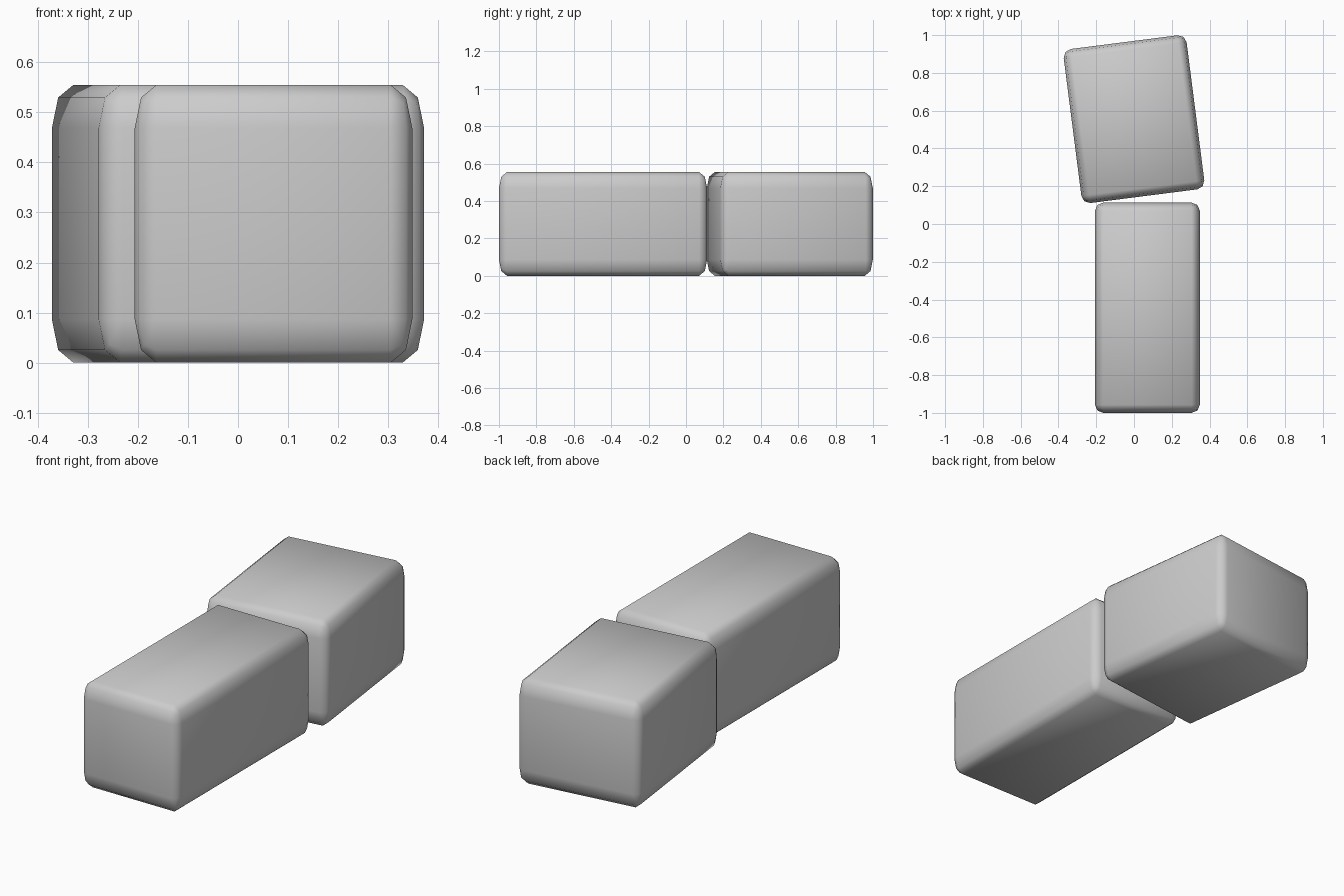
import bpy, bmesh
from math import radians
from mathutils import Matrix

if "Cube" in bpy.data.objects:
    bpy.data.objects.remove(bpy.data.objects["Cube"])

HEIGHT = 0.555
STRETCH = 2.0  # rounding is about twice as tall as it is wide


def rounded_block(name, width, depth, x, y, turn=0.0):
    """Softly bevelled block standing on the ground, turned about z."""
    bm = bmesh.new()
    bmesh.ops.create_cube(bm, size=1)
    bmesh.ops.scale(bm, vec=(width, depth, HEIGHT / STRETCH), verts=bm.verts)
    bmesh.ops.bevel(bm, geom=bm.edges[:], offset=0.043, offset_type='OFFSET',
                    segments=2, profile=0.5, affect='EDGES')
    bmesh.ops.scale(bm, vec=(1, 1, STRETCH), verts=bm.verts)
    bm.transform(Matrix.Translation((0, 0, HEIGHT / 2)))
    bmesh.ops.recalc_face_normals(bm, faces=bm.faces)
    for face in bm.faces:
        face.smooth = True
    mesh = bpy.data.meshes.new(name)
    bm.to_mesh(mesh)
    bm.free()
    block = bpy.data.objects.new(name, mesh)
    block.location = (x, y, 0)
    block.rotation_euler.z = radians(turn)
    bpy.context.collection.objects.link(block)
    return block


# Long stone at the front, shorter turned stone behind it
rounded_block("front_stone", 0.555, 1.113, 0.071, -0.4435)
rounded_block("back_stone", 0.656, 0.822, 0.0, 0.555, 7.3)
